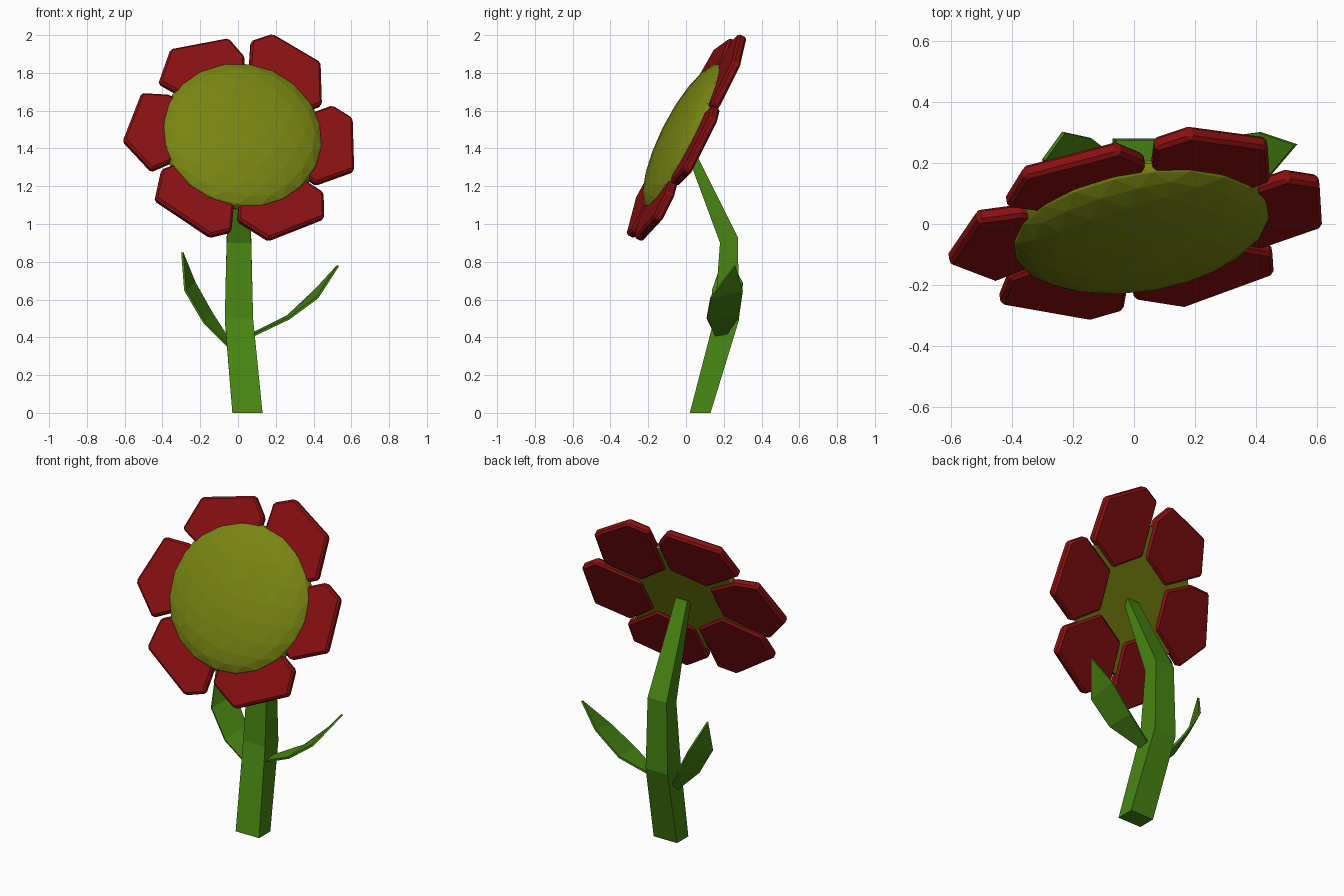
import bpy, bmesh
from math import radians, cos, sin
from mathutils import Matrix, Vector

cube = bpy.data.objects.get("Cube")
if cube:
    bpy.data.objects.remove(cube, do_unlink=True)


def material(name, rgb):
    mat = bpy.data.materials.new(name)
    mat.use_nodes = True
    mat.diffuse_color = (*rgb, 1)
    shader = next(n for n in mat.node_tree.nodes if n.type == "BSDF_PRINCIPLED")
    shader.inputs["Base Color"].default_value = (*rgb, 1)
    shader.inputs["Roughness"].default_value = 0.8
    return mat


red = material("petal red", (0.25, 0.005, 0.006))
green = material("stem green", (0.065, 0.235, 0.006))
olive = material("olive yellow", (0.19, 0.235, 0.006))


def finish(name, bm, mat):
    """Turn a bmesh into a flat shaded object."""
    bmesh.ops.recalc_face_normals(bm, faces=bm.faces)
    mesh = bpy.data.meshes.new(name)
    bm.to_mesh(mesh)
    bm.free()
    mesh.materials.append(mat)
    obj = bpy.data.objects.new(name, mesh)
    bpy.context.collection.objects.link(obj)
    return obj


def loft(bm, rings, closed):
    """Skin a list of point rings, with end caps when closed."""
    rows = [[bm.verts.new(p) for p in ring] for ring in rings]
    count = len(rows[0])
    for a, b in zip(rows, rows[1:]):
        for i in range(count if closed else count - 1):
            j = (i + 1) % count
            bm.faces.new((a[i], a[j], b[j], b[i]))
    if closed:
        bm.faces.new(rows[0])
        bm.faces.new(rows[-1])
    return rows


# Tilted frame of the flower head: local z is the way it faces
facing = Vector((0.165, -1, 0.51)).normalized()
upward = (Vector((0, 0, 1)) - facing * facing.z).normalized()
across = upward.cross(facing)
head = Matrix.Translation((0.02, 0, 1.46)) @ Matrix((across, upward, facing)).transposed().to_4x4()

# Petals: outer outline as (angle, radius), inner edge on a small hexagon
outlines = [
    ((23, 0.48), (44, 0.63), (71, 0.64), (81, 0.57)),
    ((84, 0.47), (93, 0.58), (124, 0.62), (143, 0.53)),
    ((147, 0.45), (154, 0.58), (182, 0.64), (202, 0.54)),
    ((204, 0.49), (217, 0.62), (250, 0.63), (260, 0.57)),
    ((263, 0.5), (279, 0.62), (310, 0.63), (321, 0.53)),
    ((323, 0.47), (341, 0.62), (370, 0.61), (380, 0.53)),
]
for k, outer in enumerate(outlines):
    middle = 52 + 60 * k
    outline = [(middle - 27, 0.25), *outer, (middle + 27, 0.25)]
    flat = [(r * cos(radians(a)), r * sin(radians(a))) for a, r in outline]
    bm = bmesh.new()
    loft(bm, [[head @ Vector((x, y, z)) for x, y in flat] for z in (-0.025, 0.025)], True)
    petal = finish(f"petal_{k + 1}", bm, red)
    bevel = petal.modifiers.new("soft rim", "BEVEL")
    bevel.width = 0.012
    bevel.segments = 1

# Seed centre: faceted flattened dome with a flat back
bm = bmesh.new()
bmesh.ops.create_icosphere(bm, subdivisions=3, radius=1)
bmesh.ops.scale(bm, vec=(0.435, 0.435, 0.118), verts=bm.verts)
cut = bmesh.ops.bisect_plane(bm, geom=bm.verts[:] + bm.edges[:] + bm.faces[:],
                             plane_co=(0, 0, -0.012), plane_no=(0, 0, -1), clear_outer=True)
rim = [e for e in cut["geom_cut"] if isinstance(e, bmesh.types.BMEdge)]
bmesh.ops.edgeloop_fill(bm, edges=rim)
bmesh.ops.transform(bm, matrix=head, verts=bm.verts)
finish("seed_centre", bm, olive)

# Stem: four sided, bending back and then forward to the head
# (left x, right x, front y, front z, back y, back z)
sections = [
    (-0.03, 0.13, 0.02, 0, 0.13, 0),
    (-0.07, 0.08, 0.15, 0.5, 0.28, 0.49),
    (-0.06, 0.07, 0.18, 0.9, 0.275, 0.93),
    (-0.02, 0.06, -0.02, 1.44, 0.015, 1.45),
]
bm = bmesh.new()
loft(bm, [[(x0, yf, zf), (x1, yf, zf), (x1, yb, zb), (x0, yb, zb)]
          for x0, x1, yf, zf, yb, zb in sections], True)
finish("stem", bm, green)

# Leaves: front and back edge points from root outward, then a tip
leaves = {
    "left_leaf": ([((0.06, 0.16, 0.4), (0.06, 0.21, 0.41)),
                   ((0.27, 0.11, 0.5), (0.26, 0.28, 0.51)),
                   ((0.42, 0.13, 0.61), (0.41, 0.3, 0.65))], (0.53, 0.26, 0.78)),
    "right_leaf": ([((-0.05, 0.16, 0.35), (-0.05, 0.21, 0.39)),
                    ((-0.18, 0.13, 0.48), (-0.14, 0.28, 0.53)),
                    ((-0.28, 0.14, 0.65), (-0.23, 0.3, 0.69))], (-0.295, 0.21, 0.85)),
}
for name, (pairs, tip) in leaves.items():
    bm = bmesh.new()
    rows = loft(bm, pairs, False)
    bm.faces.new((rows[-1][0], rows[-1][1], bm.verts.new(tip)))
    leaf = finish(name, bm, green)
    solid = leaf.modifiers.new("thickness", "SOLIDIFY")
    solid.thickness = 0.012
    solid.offset = 0
